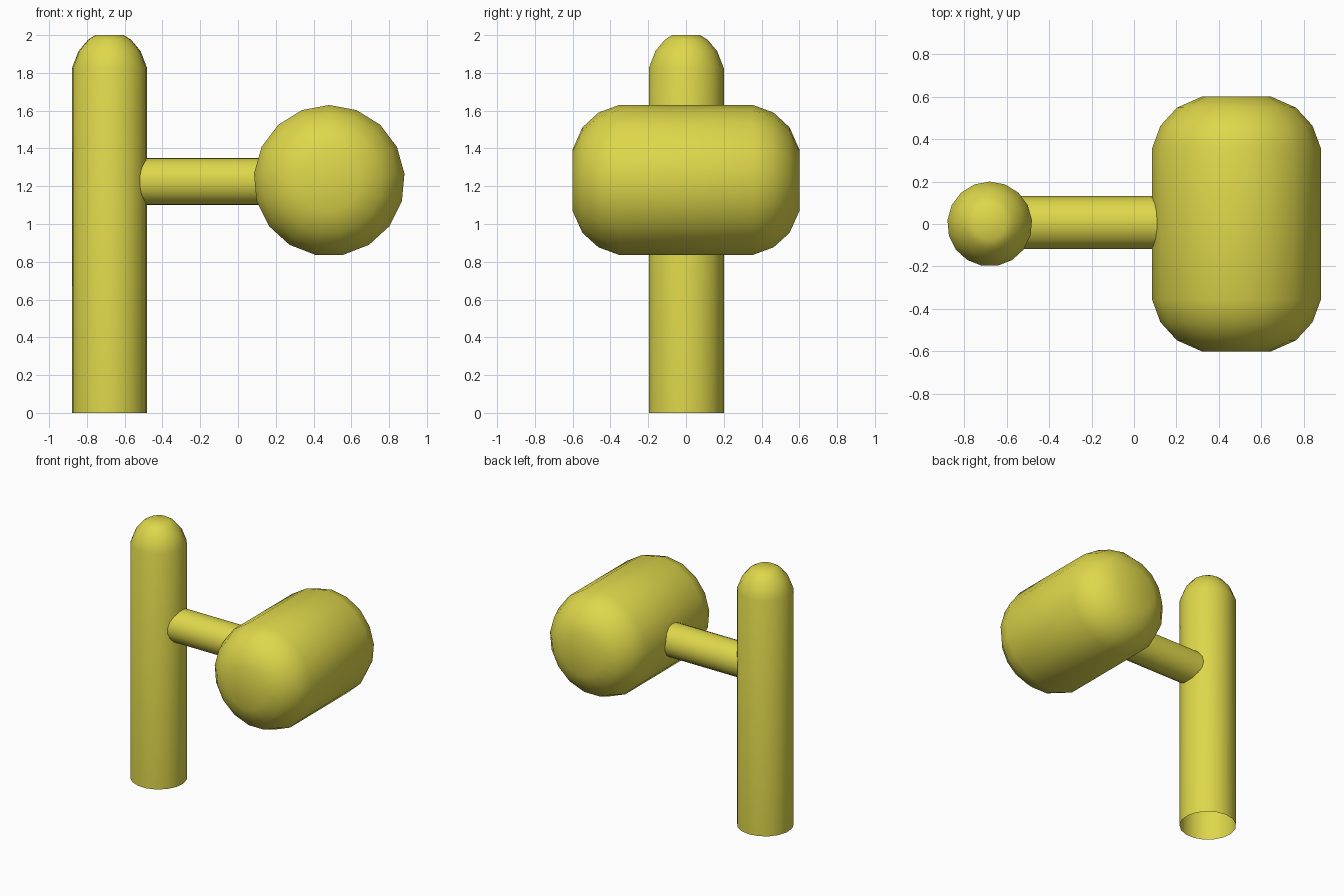
import bpy, bmesh, math

if "Cube" in bpy.data.objects:
    bpy.data.objects.remove(bpy.data.objects["Cube"])

SIDES = 17

mat = bpy.data.materials.new("yellow")
mat.diffuse_color = (0.73, 0.68, 0.07, 1)
mat.use_nodes = True
mat.node_tree.nodes["Principled BSDF"].inputs["Base Color"].default_value = mat.diffuse_color


def lathe(name, profile, place, cap_start=False, cap_end=False):
    """Sweep (radius, height) points round an axis; place maps (u, v, height) to xyz."""
    bm = bmesh.new()
    rings = []
    for r, h in profile:
        angles = [2 * math.pi * i / SIDES for i in range(SIDES)]
        rings.append([bm.verts.new(place(r * math.sin(a), r * math.cos(a), h)) for a in angles])
    for low, high in zip(rings, rings[1:]):
        for i in range(SIDES):
            j = (i + 1) % SIDES
            bm.faces.new((low[i], low[j], high[j], high[i]))
    if cap_start:
        bm.faces.new(rings[0])
    if cap_end:
        bm.faces.new(rings[-1])
    bmesh.ops.recalc_face_normals(bm, faces=bm.faces)
    for f in bm.faces:
        f.smooth = True
    mesh = bpy.data.meshes.new(name)
    bm.to_mesh(mesh)
    bm.free()
    mesh.materials.append(mat)
    obj = bpy.data.objects.new(name, mesh)
    bpy.context.collection.objects.link(obj)
    return obj


# Upright post: rounded top, open bottom
lathe("post",
      [(0.2, 0), (0.2, 1.825), (0.165, 1.915), (0.115, 1.975), (0.075, 2.0)],
      lambda u, v, h: (u - 0.68, v, h), cap_end=True)

# Horizontal arm, ends buried in the post and the head
lathe("arm", [(0.126, -0.58), (0.126, 0.18)],
      lambda u, v, h: (h, v + 0.005, u + 1.225))

# Barrel head lying along y with rounded ends
half = [(0.4, 0.355), (0.36, 0.463), (0.282, 0.548), (0.165, 0.6)]
profile = [(r, -h) for r, h in reversed(half)] + half
lathe("head", profile, lambda u, v, h: (u + 0.483, h, v + 1.23),
      cap_start=True, cap_end=True)
